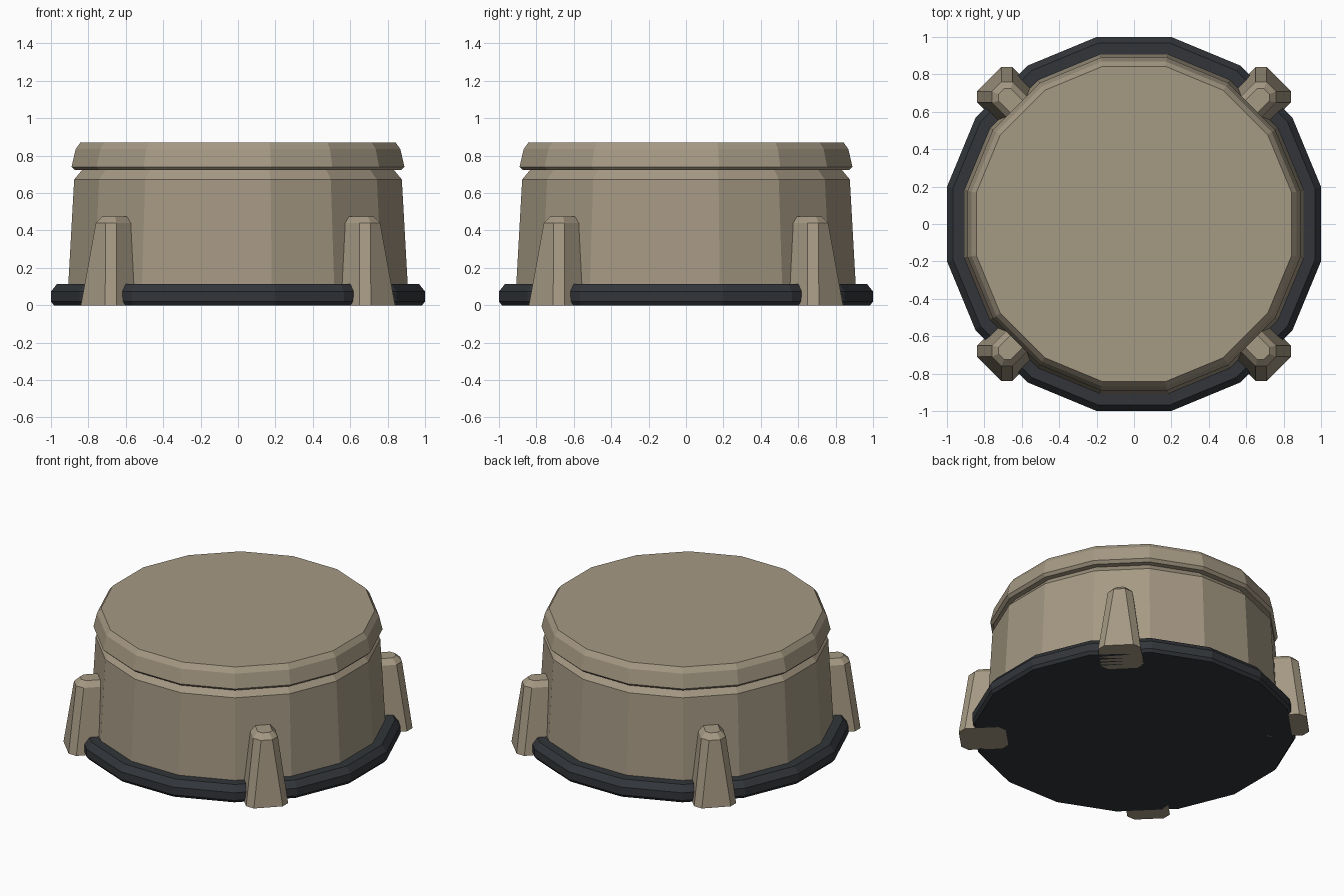
import bpy, bmesh
from math import cos, sin, pi, radians

if "Cube" in bpy.data.objects:
    bpy.data.objects.remove(bpy.data.objects["Cube"])

SIDES = 16


def material(name, color):
    m = bpy.data.materials.new(name)
    m.diffuse_color = (*color, 1)
    m.use_nodes = True
    m.node_tree.nodes["Principled BSDF"].inputs["Base Color"].default_value = m.diffuse_color
    return m


TAN = material("tan_metal", (0.38, 0.32, 0.23))
DARK = material("dark_rubber", (0.032, 0.036, 0.042))


def loft(name, rings, mat):
    """Closed solid skinned through rings of matching points."""
    bm = bmesh.new()
    loops = [[bm.verts.new(p) for p in ring] for ring in rings]
    n = len(loops[0])
    for a, b in zip(loops, loops[1:]):
        for i in range(n):
            j = (i + 1) % n
            bm.faces.new((a[i], a[j], b[j], b[i]))
    bm.faces.new(loops[0][::-1])
    bm.faces.new(loops[-1])
    bmesh.ops.recalc_face_normals(bm, faces=bm.faces)
    me = bpy.data.meshes.new(name)
    bm.to_mesh(me)
    bm.free()
    me.materials.append(mat)
    ob = bpy.data.objects.new(name, me)
    bpy.context.collection.objects.link(ob)
    return ob


def drum(name, profile, mat):
    """16-sided drum; profile holds (distance to flat, height)."""
    rings = []
    for flat, z in profile:
        r = flat / cos(pi / SIDES)
        angles = [2 * pi * (i + 0.5) / SIDES for i in range(SIDES)]
        rings.append([(r * cos(a), r * sin(a), z) for a in angles])
    return loft(name, rings, mat)


def leg_ring(inner, outer, half, c, z):
    """Rectangle with cut corners, long axis along +x."""
    return [(outer, -half + c, z), (outer, half - c, z),
            (outer - c, half, z), (inner + c, half, z),
            (inner, half - c, z), (inner, -half + c, z),
            (inner + c, -half, z), (outer - c, -half, z)]


# Base ring, body and lid
drum("base_ring", [(0.985, 0), (1.0, 0.02), (1.0, 0.073), (0.967, 0.115)], DARK)
drum("body", [(0.908, 0.10), (0.876, 0.672), (0.835, 0.722), (0.835, 0.75)], TAN)
drum("lid", [(0.872, 0.722), (0.89, 0.74), (0.868, 0.835), (0.843, 0.87)], TAN)

# Four tapered corner legs
for k in range(4):
    leg = loft(f"leg_{k + 1}", [
        leg_ring(0.80, 1.096, 0.134, 0.042, 0),
        leg_ring(0.84, 1.039, 0.078, 0.042, 0.44),
        leg_ring(0.86, 1.003, 0.047, 0.026, 0.475)], TAN)
    leg.rotation_euler.z = radians(45 + 90 * k)
